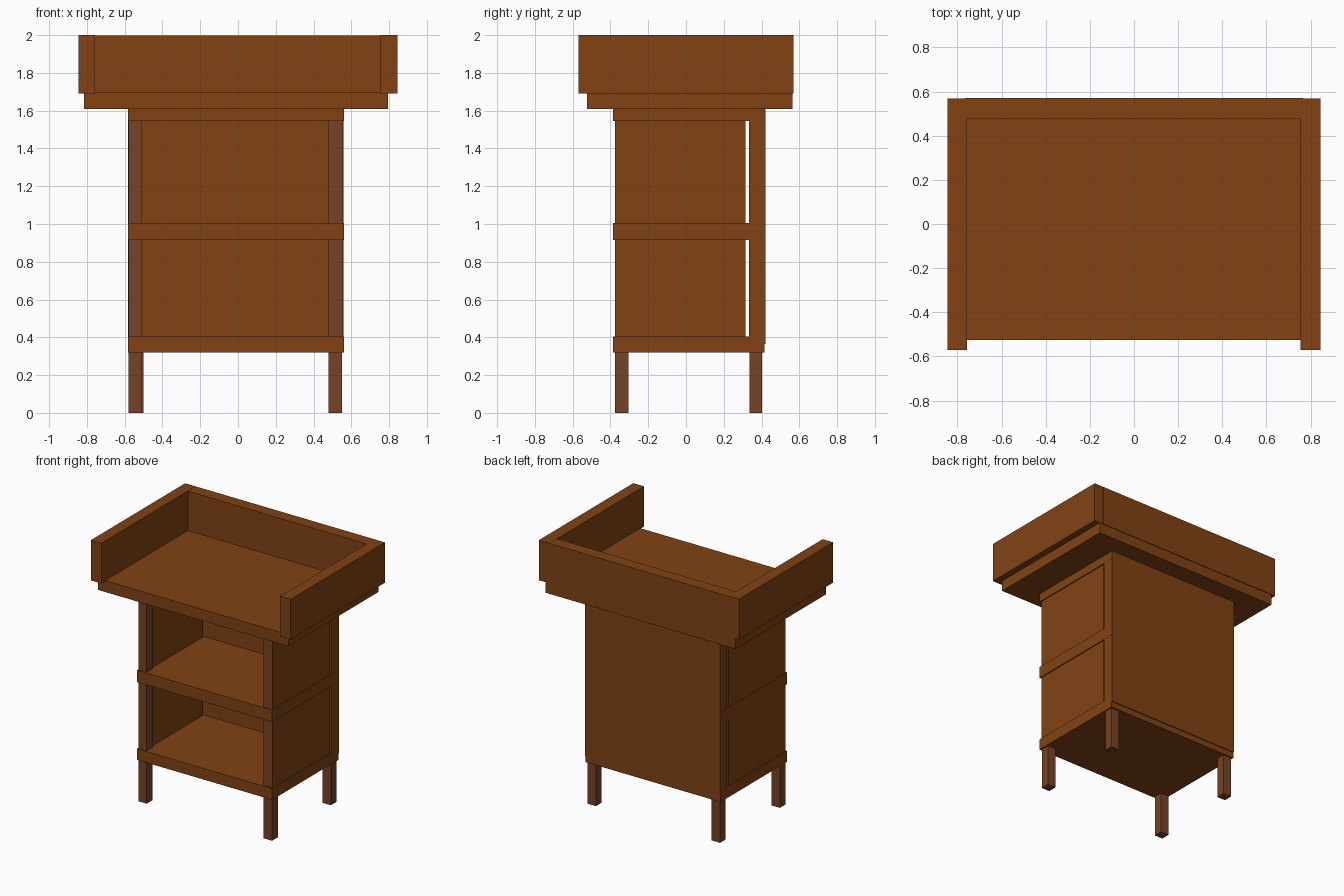
import bpy

if "Cube" in bpy.data.objects:
    bpy.data.objects.remove(bpy.data.objects["Cube"])


def material(name, color):
    m = bpy.data.materials.new(name)
    m.diffuse_color = (*color, 1)
    m.use_nodes = True
    m.node_tree.nodes["Principled BSDF"].inputs["Base Color"].default_value = m.diffuse_color
    return m


wood = material("wood", (0.22, 0.055, 0.007))
leg_wood = material("leg_wood", (0.18, 0.056, 0.018))


def box(name, x, y, z, mat=wood):
    """Box from (min, max) extents on each axis."""
    bpy.ops.mesh.primitive_cube_add(size=1)
    ob = bpy.context.object
    ob.name = name
    for v in ob.data.vertices:
        v.co = [lo + (c + 0.5) * (hi - lo) for c, (lo, hi) in zip(v.co, (x, y, z))]
    ob.data.materials.append(mat)
    return ob


# Four square posts running from the floor to the top
for side, fx, bx in (("left", (-0.58, -0.51), (-0.57, -0.50)),
                     ("right", (0.48, 0.55), (0.48, 0.55))):
    box(f"front_leg_{side}", fx, (-0.375, -0.305), (0, 1.6), leg_wood)
    box(f"back_leg_{side}", bx, (0.336, 0.403), (0, 1.6), leg_wood)

# Three shelf boards (the upper one supports the table top)
for name, z, back in (("bottom_shelf", (0.32, 0.405), 0.415),
                      ("middle_shelf", (0.915, 1.005), 0.415),
                      ("upper_shelf", (1.545, 1.63), 0.42)):
    box(name, (-0.583, 0.56), (-0.387, back), z)

# Side panels stop short of the back panel, leaving a narrow slot
box("side_panel_left", (-0.581, -0.522), (-0.373, 0.315), (0.36, 1.6))
box("side_panel_right", (0.492, 0.552), (-0.373, 0.315), (0.36, 1.6))
box("back_panel", (-0.582, 0.559), (0.333, 0.422), (0.365, 1.615))

# Table top with its raised rim on three sides
box("table_top", (-0.815, 0.795), (-0.525, 0.565), (1.61, 1.697))
box("side_rail_left", (-0.845, -0.757), (-0.57, 0.568), (1.692, 2.0))
box("side_rail_right", (0.755, 0.845), (-0.57, 0.568), (1.692, 2.0))
box("back_rail", (-0.765, 0.765), (0.476, 0.57), (1.692, 1.999))
